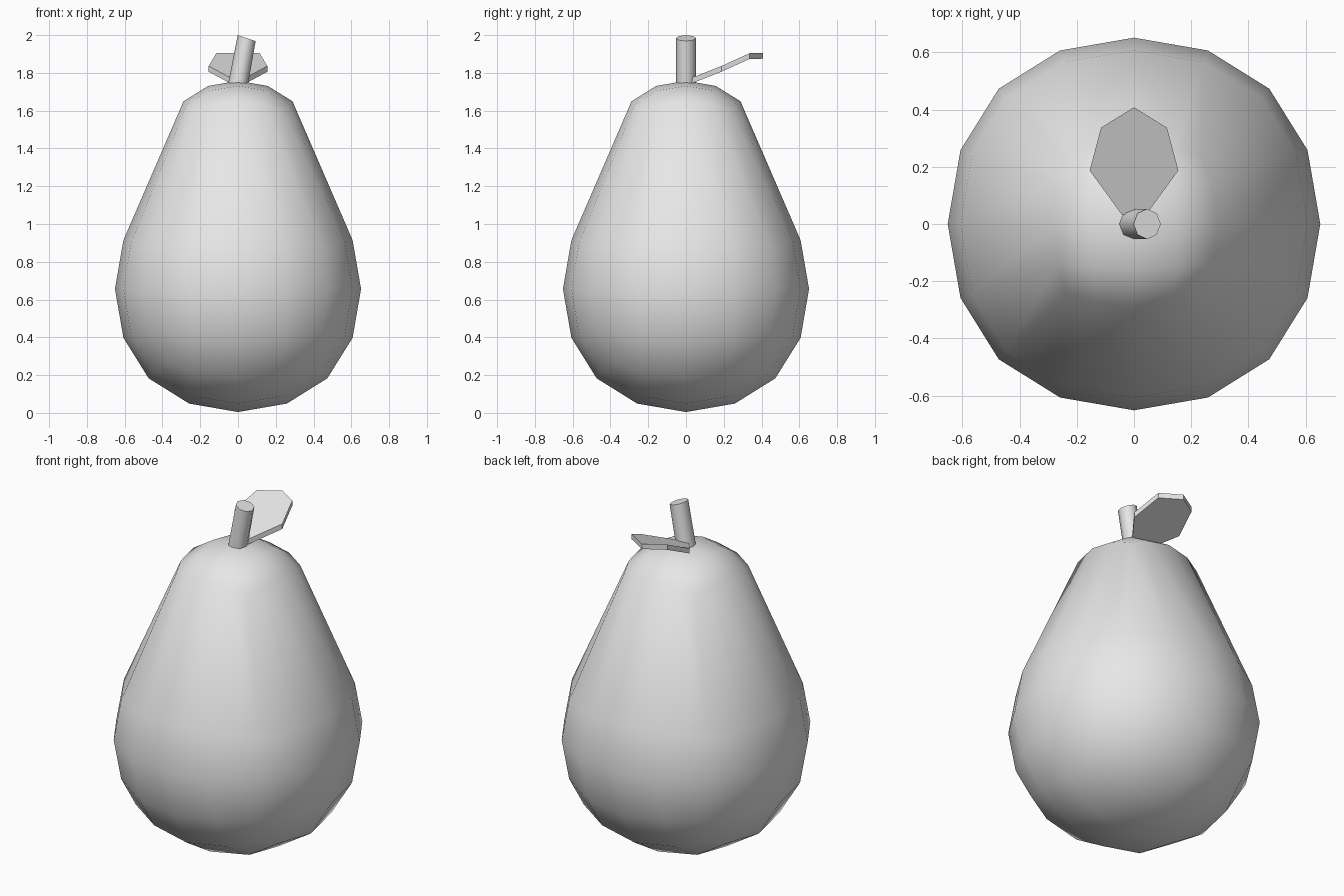
import bpy, bmesh, math
from mathutils import Vector

cube = bpy.data.objects.get("Cube")
if cube:
    bpy.data.objects.remove(cube, do_unlink=True)

# Single plain material
grey = bpy.data.materials.new("light grey")
grey.use_nodes = True
COLOUR = (0.8, 0.8, 0.8, 1)
grey.diffuse_color = COLOUR
grey.node_tree.nodes["Principled BSDF"].inputs["Base Color"].default_value = COLOUR


def make_object(name, bm):
    bmesh.ops.recalc_face_normals(bm, faces=bm.faces)
    mesh = bpy.data.meshes.new(name)
    bm.to_mesh(mesh)
    bm.free()
    mesh.materials.append(grey)
    obj = bpy.data.objects.new(name, mesh)
    bpy.context.collection.objects.link(obj)
    bpy.ops.object.select_all(action='DESELECT')
    obj.select_set(True)
    bpy.context.view_layer.objects.active = obj
    return obj


def loft(bm, lower, upper):
    """Closed solid between two matching rings of points."""
    a = [bm.verts.new(p) for p in lower]
    b = [bm.verts.new(p) for p in upper]
    bm.faces.new(a)
    bm.faces.new(b)
    for i in range(len(a)):
        j = (i + 1) % len(a)
        bm.faces.new((a[i], a[j], b[j], b[i]))


# Fruit body: rounded cube whose top face is shrunk and pulled up
bm = bmesh.new()
bmesh.ops.create_cube(bm, size=1.552)
body = make_object("fruit_body", bm)
sub = body.modifiers.new("Rounding", 'SUBSURF')
sub.levels = 2
bpy.ops.object.modifier_apply(modifier=sub.name)
CENTRE, NECK = 0.656, 0.61
for v in body.data.vertices:
    x, y, z = v.co
    if z > max(abs(x), abs(y)) - 0.001:
        v.co = (x * NECK, y * NECK, 1.65 + (z - 0.474) * NECK)
    else:
        v.co.z += CENTRE
bpy.ops.object.shade_smooth()

# Stem: leaning eight-sided cylinder with a slanted cut top
bm = bmesh.new()
angles = [math.tau * i / 8 for i in range(8)]
foot = [(0.053 * math.cos(a), 0.053 * math.sin(a), 1.74) for a in angles]
tilt = math.radians(18)
tip = [(0.046 + 0.05 * math.cos(a) * math.cos(tilt), 0.053 * math.sin(a),
        1.984 - 0.05 * math.cos(a) * math.sin(tilt)) for a in angles]
loft(bm, foot, tip)
stem = make_object("stem", bm)
bpy.ops.object.shade_smooth_by_angle(angle=math.radians(50))

# Leaf: thin seven-sided slab rising toward the back
half = [(0.042, 0.032, 1.775), (0.155, 0.187, 1.836), (0.115, 0.337, 1.904)]
outline = half + [(0, 0.408, 1.905)] + [(-x, y, z) for x, y, z in reversed(half)]
bm = bmesh.new()
loft(bm, [Vector(p) - Vector((0, 0, 0.03)) for p in outline], outline)
leaf = make_object("leaf", bm)
